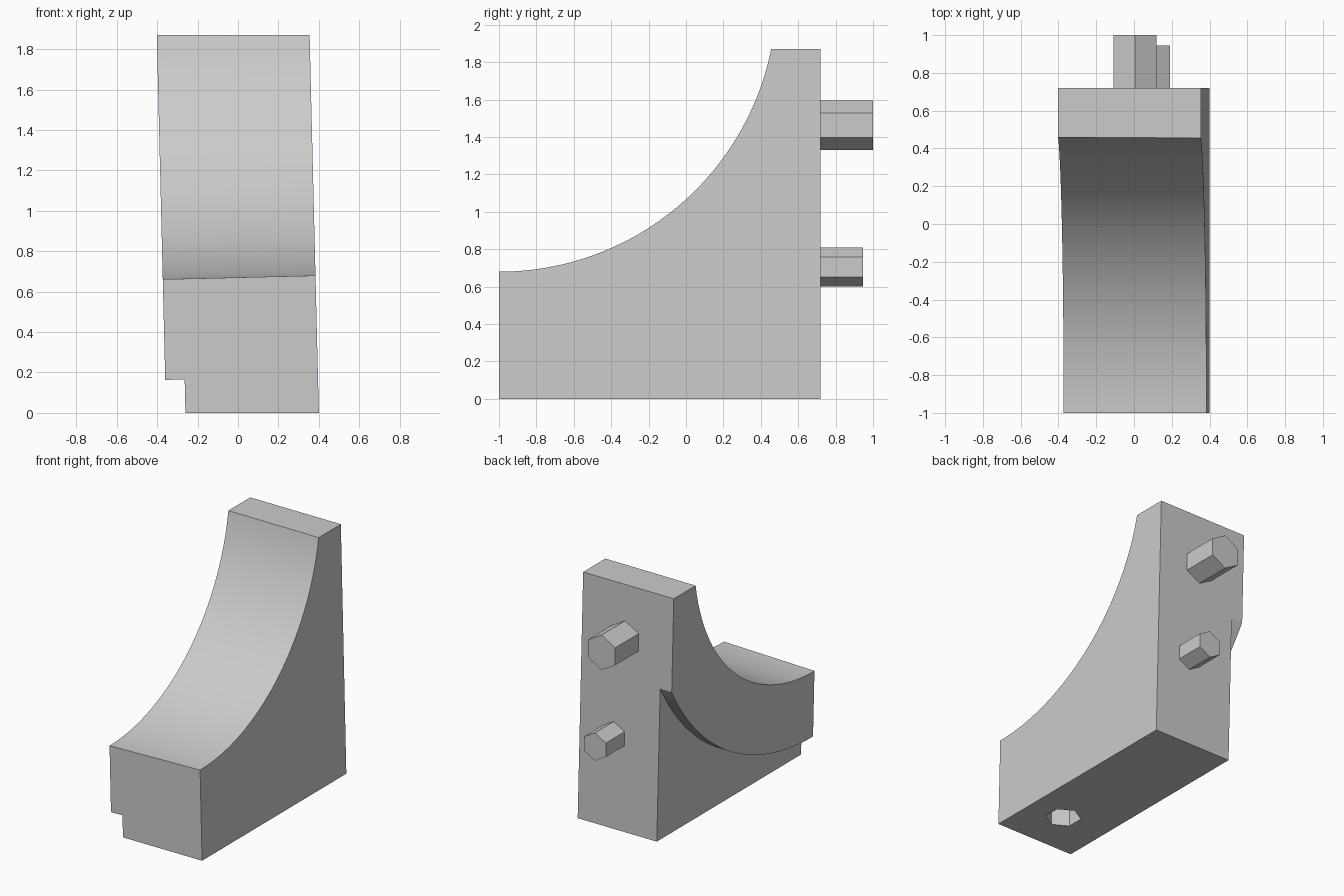
import bpy, bmesh, math
from mathutils import Matrix, Vector

if "Cube" in bpy.data.objects:
    bpy.data.objects.remove(bpy.data.objects["Cube"])

LEAN = 0.0245               # slight sideways lean of the whole block
HEIGHT = 1.87
FRONT, BACK = -1.0, 0.72
ARC_Z = 2.155               # height of the arch centre, above the front face

grey = bpy.data.materials.new("light_grey")
grey.use_nodes = True
colour = (0.6, 0.6, 0.6, 1)
grey.diffuse_color = colour
grey.node_tree.nodes["Principled BSDF"].inputs["Base Color"].default_value = colour


def finish(name, bm):
    bmesh.ops.recalc_face_normals(bm, faces=bm.faces)
    mesh = bpy.data.meshes.new(name)
    bm.to_mesh(mesh)
    bm.free()
    mesh.materials.append(grey)
    obj = bpy.data.objects.new(name, mesh)
    bpy.context.collection.objects.link(obj)
    return obj


def arc(radius, y_end, steps=64):
    """Arch points (y, z) running from the front towards the back."""
    end = math.asin((y_end - FRONT) / radius)
    return [(FRONT + radius * math.sin(end * i / steps),
             ARC_Z - radius * math.cos(end * i / steps)) for i in range(steps + 1)]


def leaning_prism(profile, x0, x1):
    """Extrude a (y, z) profile along x, then lean it sideways."""
    bm = bmesh.new()
    face = bm.faces.new([bm.verts.new((x0, y, z)) for y, z in profile])
    new = bmesh.ops.extrude_face_region(bm, geom=[face])["geom"]
    verts = [v for v in new if isinstance(v, bmesh.types.BMVert)]
    bmesh.ops.translate(bm, verts=verts, vec=(x1 - x0, 0, 0))
    for v in bm.verts:
        x, y, z = v.co
        v.co = (x - LEAN * z, y, z + LEAN * x)
    return bm


def trim(bm, z, direction):
    """Cut flat at height z and close the opening."""
    cut = bmesh.ops.bisect_plane(bm, geom=bm.verts[:] + bm.edges[:] + bm.faces[:],
                                 plane_co=(0, 0, z), plane_no=(0, 0, direction),
                                 clear_outer=True)["geom_cut"]
    edges = [e for e in cut if isinstance(e, bmesh.types.BMEdge)]
    bmesh.ops.contextual_create(bm, geom=edges)


def hexagon_bar(name, centre, radius, length, turn):
    bm = bmesh.new()
    bmesh.ops.create_cone(bm, cap_ends=True, segments=6, radius1=radius,
                          radius2=radius, depth=length,
                          matrix=Matrix.Translation(Vector(centre)) @ turn)
    return finish(name, bm)


def subtract(target, cutter):
    mod = target.modifiers.new("cut", 'BOOLEAN')
    mod.operation = 'DIFFERENCE'
    mod.solver = 'EXACT'
    mod.object = cutter
    cutter.hide_render = True
    bpy.context.view_layer.objects.active = target
    bpy.ops.object.modifier_apply(modifier=mod.name)
    bpy.data.objects.remove(cutter)


# Block with the concave arch on its front
curve = arc(1.485, 0.485)
bm = leaning_prism([(FRONT, -0.2)] + curve + [(0.485, 2.1), (BACK, 2.1), (BACK, -0.2)],
                   -0.356, 0.40)
trim(bm, 0, -1)
trim(bm, HEIGHT, 1)
block = finish("arched_block", bm)

# Undercut leaving a curved lip along one side
low = arc(1.983, BACK + 0.1)
z_front = low[0][1]
under = finish("undercut_cutter", leaning_prism(
    [(FRONT - 0.1, -0.4), (FRONT - 0.1, z_front)] + low + [(BACK + 0.1, -0.4)],
    -0.7, -0.26))
subtract(block, under)

# Hexagonal socket in the underside
subtract(block, hexagon_bar("socket_cutter", (0.11, -0.64, 0), 0.125, 0.56,
                            Matrix.Identity(4)))

bpy.ops.object.select_all(action='DESELECT')
block.select_set(True)
bpy.context.view_layer.objects.active = block
bpy.ops.object.shade_smooth_by_angle(angle=math.radians(20))

# Hexagonal pegs on the back, one point upwards
upright = Matrix.Rotation(math.radians(90), 4, 'X')
for name, x, z, radius, tip in (("upper_peg", 0.005, 1.463, 0.132, 1.0),
                                ("lower_peg", 0.099, 0.705, 0.105, 0.945)):
    start = BACK - 0.02
    hexagon_bar(name, (x, (start + tip) / 2, z), radius, tip - start, upright)
